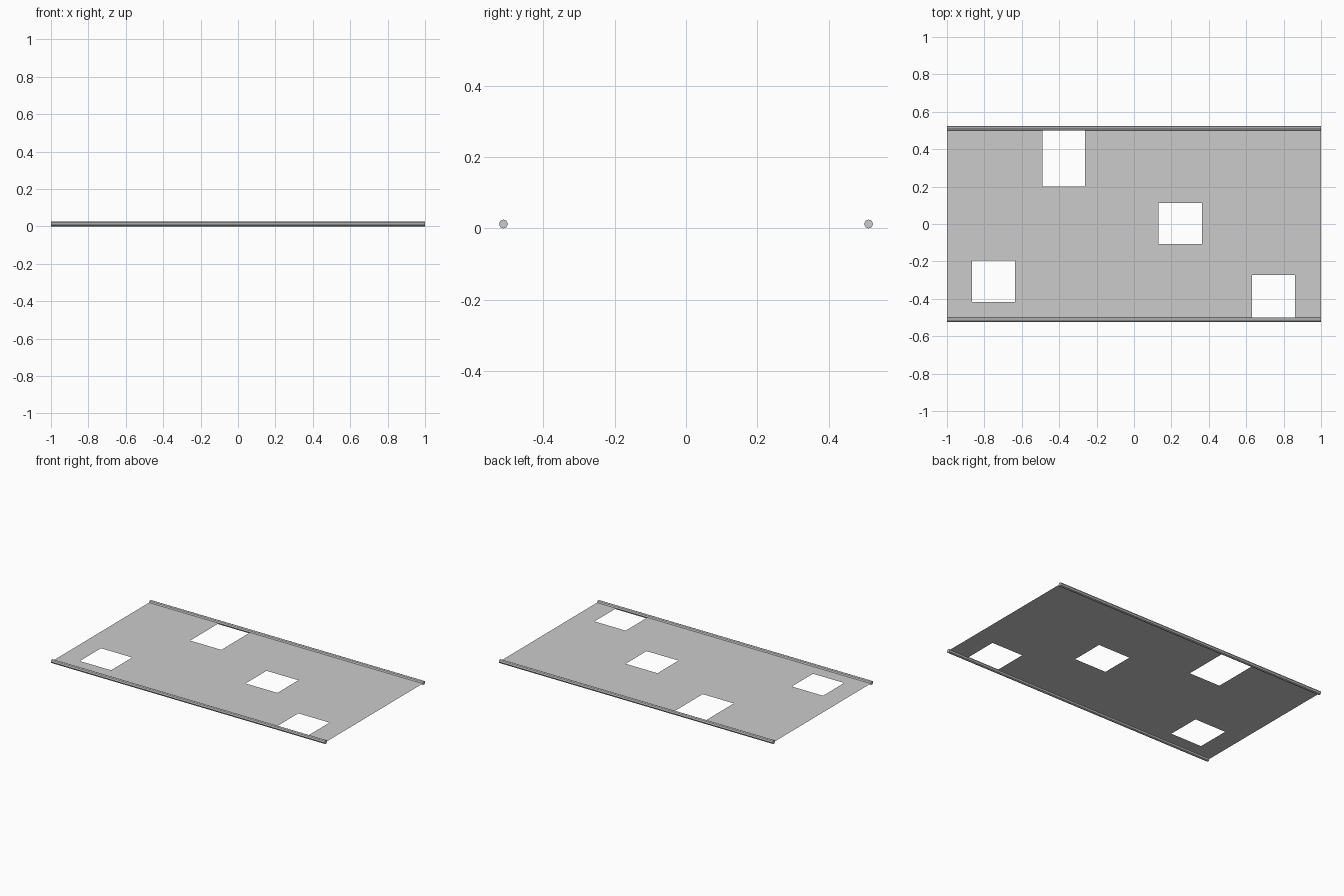
import bpy, bmesh, math

if "Cube" in bpy.data.objects:
    bpy.data.objects.remove(bpy.data.objects["Cube"])

ROD_R = 0.0125
ROD_Y = 0.512
SHEET_Y = 0.501
# openings: x0, x1, y0, y1
HOLES = [(-0.49, -0.262, 0.20, SHEET_Y), (0.13, 0.363, -0.107, 0.112),
         (-0.865, -0.637, -0.416, -0.195), (0.632, 0.86, -SHEET_Y, -0.273)]

# thin sheet with rectangular openings, laid out as cells between the cut lines
xs = sorted({-1.0, 1.0, *(v for h in HOLES for v in h[:2])})
ys = sorted({-SHEET_Y, SHEET_Y, *(v for h in HOLES for v in h[2:])})
bm = bmesh.new()
grid = [[bm.verts.new((x, y, ROD_R)) for y in ys] for x in xs]
for i in range(len(xs) - 1):
    for j in range(len(ys) - 1):
        cx, cy = (xs[i] + xs[i + 1]) / 2, (ys[j] + ys[j + 1]) / 2
        if not any(a < cx < b and c < cy < d for a, b, c, d in HOLES):
            bm.faces.new((grid[i][j], grid[i + 1][j], grid[i + 1][j + 1], grid[i][j + 1]))
bmesh.ops.delete(bm, geom=[v for v in bm.verts if not v.link_faces], context='VERTS')
mesh = bpy.data.meshes.new("perforated_sheet")
bm.to_mesh(mesh)
bm.free()
bpy.context.collection.objects.link(bpy.data.objects.new("perforated_sheet", mesh))

# edge rods along both long sides
for name, side in (("front_rod", -1), ("back_rod", 1)):
    bpy.ops.mesh.primitive_cylinder_add(vertices=8, radius=ROD_R, depth=2,
                                        location=(0, side * ROD_Y, ROD_R),
                                        rotation=(0, math.pi / 2, 0))
    bpy.context.object.name = name
